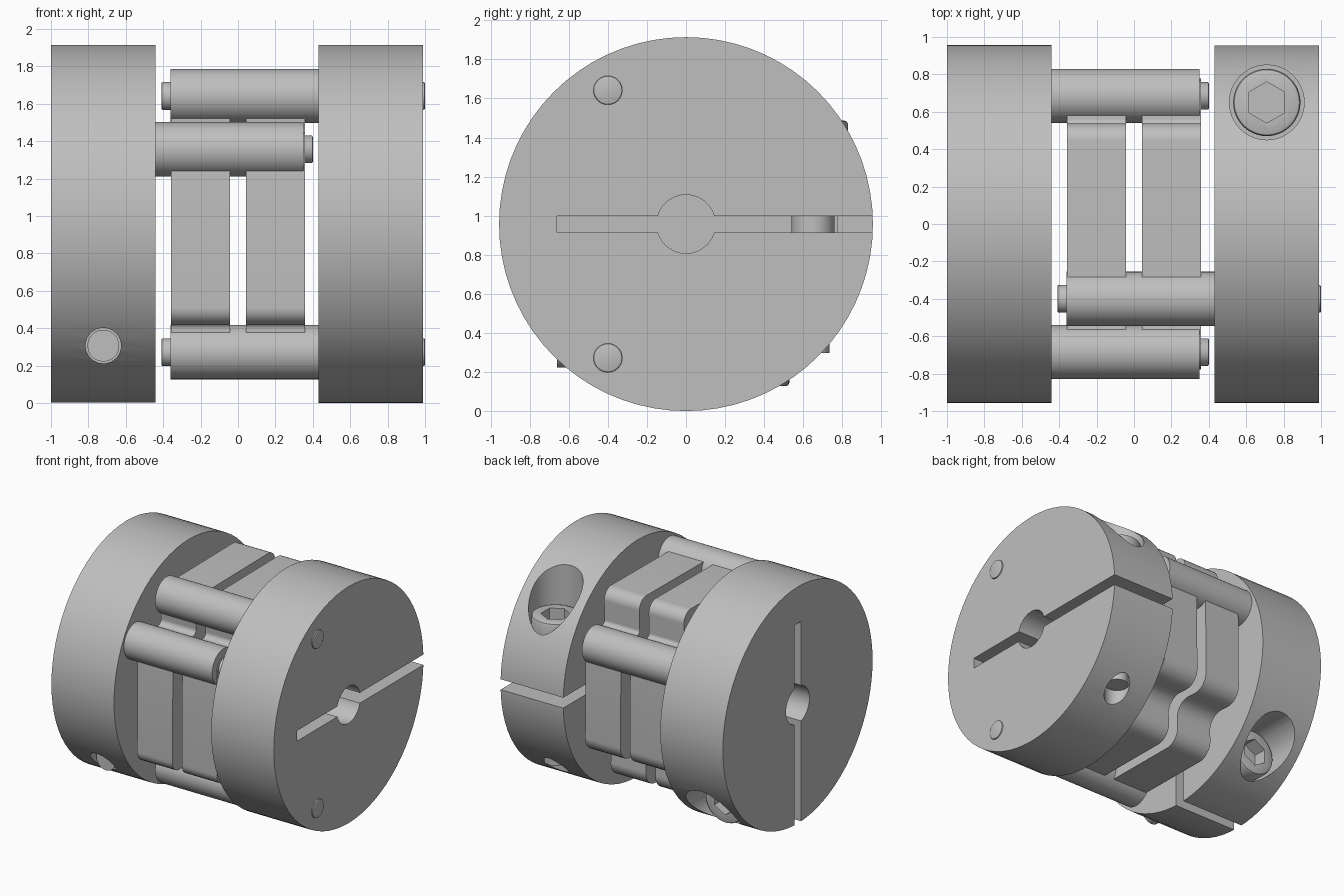
import bpy, bmesh, math
from mathutils import Matrix, Vector

cube = bpy.data.objects.get("Cube")
if cube:
    bpy.data.objects.remove(cube, do_unlink=True)

RADIUS = 0.957
ROD_Y, ROD_Z = -0.4, 0.685
HUB_IN, HUB_OUT = 0.43, 0.99
SCREW_X, SCREW_Y = 0.71, 0.65

steel = bpy.data.materials.new("steel grey")
steel.use_nodes = True
GREY = (0.52, 0.52, 0.52, 1)
steel.diffuse_color = GREY
steel.node_tree.nodes["Principled BSDF"].inputs["Base Color"].default_value = GREY

# The second half is the first one mirrored in x and given a quarter turn
LIFT = Matrix.Translation((0, 0, RADIUS))
RIGHT = LIFT
LEFT = LIFT @ Matrix(((-1, 0, 0, -0.01), (0, 0, 1, 0), (0, -1, 0, 0), (0, 0, 0, 1)))


def make(name, bm):
    bmesh.ops.recalc_face_normals(bm, faces=bm.faces)
    mesh = bpy.data.meshes.new(name)
    bm.to_mesh(mesh)
    bm.free()
    mesh.materials.append(steel)
    ob = bpy.data.objects.new(name, mesh)
    bpy.context.collection.objects.link(ob)
    return ob


def cylinder(name, axis, start, end, r, at, sides=48, bevel=0.0):
    """Cylinder along x or z; at holds the other two coordinates."""
    bm = bmesh.new()
    bmesh.ops.create_cone(bm, cap_ends=True, segments=sides, radius1=r, radius2=r,
                          depth=end - start)
    if bevel:
        rims = [e for e in bm.edges if abs(e.verts[0].co.z - e.verts[1].co.z) < 1e-5]
        bmesh.ops.bevel(bm, geom=rims, offset=bevel, segments=2, affect='EDGES', profile=0.5)
    mid = (start + end) / 2
    if axis == 'x':
        bm.transform(Matrix.Translation((mid, *at)) @ Matrix.Rotation(math.pi / 2, 4, 'Y'))
    else:
        bm.transform(Matrix.Translation((*at, mid)))
    return make(name, bm)


def box(name, lo, hi):
    bm = bmesh.new()
    lo, hi = Vector(lo), Vector(hi)
    bmesh.ops.create_cube(bm, size=1)
    bm.transform(Matrix.Translation((lo + hi) / 2) @ Matrix.Diagonal((*(hi - lo), 1)))
    return make(name, bm)


def cut(ob, cutters):
    for c in cutters:
        mod = ob.modifiers.new("cut", 'BOOLEAN')
        mod.operation, mod.solver, mod.object = 'DIFFERENCE', 'EXACT', c
    bpy.context.view_layer.update()
    deps = bpy.context.evaluated_depsgraph_get()
    mesh = bpy.data.meshes.new_from_object(ob.evaluated_get(deps))
    ob.modifiers.clear()
    ob.data = mesh
    for c in cutters:
        bpy.data.objects.remove(c, do_unlink=True)


def finish(ob, matrix):
    ob.data.transform(matrix)
    if matrix.determinant() < 0:
        ob.data.flip_normals()
    for p in ob.data.polygons:
        p.use_smooth = True
    ob.data.set_sharp_from_angle(angle=math.radians(30))


def rounded(points):
    """Outline with each (y, z, radius) corner rounded."""
    out = []
    for i, (y, z, r) in enumerate(points):
        p = Vector((y, z))
        a = (Vector(points[i - 1][:2]) - p).normalized()
        b = (Vector(points[(i + 1) % len(points)][:2]) - p).normalized()
        half = a.angle(b) / 2
        centre = p + (a + b).normalized() * r / math.sin(half)
        reach = r / math.tan(half)
        u, v = p + a * reach - centre, p + b * reach - centre
        for k in range(9):
            t = k / 8
            out.append(centre + (u * (1 - t) + v * t).normalized() * r)
    return out


def half_coupling(side, matrix, pin_end):
    # Clamping hub with bore, slit, screw hole and pin seats
    hub = cylinder(side + "_hub", 'x', HUB_IN, HUB_OUT, RADIUS, (0, 0), 72)
    screw_at = (SCREW_X, SCREW_Y)
    cutters = [
        cylinder("bore", 'x', 0.3, 1.2, 0.15, (0, 0)),
        box("slit", (0.3, -0.66, -0.042), (1.2, 1.2, 0.042)),
        cylinder("counterbore", 'z', 0.3, 1.2, 0.2, screw_at),
        cylinder("screw_hole", 'z', -1.2, 0.5, 0.095, screw_at),
    ]
    for s in (1, -1):
        cutters.append(cylinder("pin_seat", 'x', HUB_OUT - 0.03, 1.2, 0.083,
                                (ROD_Y, s * ROD_Z)))
    cut(hub, cutters)
    parts = [hub]

    # Clamp screw with hex socket
    head = cylinder(side + "_screw_head", 'z', 0.295, 0.53, 0.18, screw_at, 48, 0.02)
    cut(head, [cylinder("socket", 'z', 0.42, 0.7, 0.11, screw_at, 6)])
    parts.append(head)
    parts.append(cylinder(side + "_screw_shank", 'z', -0.1, 0.32, 0.11, screw_at))
    parts.append(cylinder(side + "_screw_tip", 'z', -0.66, 0, 0.085, screw_at))

    # Rods with a pin through each
    for label, s in (("first", 1), ("second", -1)):
        at = (ROD_Y, s * ROD_Z)
        parts.append(cylinder(f"{side}_{label}_rod", 'x', -0.36, HUB_IN + 0.01, 0.145, at))
        parts.append(cylinder(f"{side}_{label}_pin", 'x', -0.41, pin_end, 0.074, at, 32, 0.008))
    for ob in parts:
        finish(ob, matrix)


half_coupling("right", RIGHT, 1.0)
half_coupling("left", LEFT, 0.986)

# Two cross-shaped middle plates that carry the rods
OUTLINE = rounded([
    (-0.47, 0.47, 0.04), (-0.5, 0.77, 0.1), (0.54, 0.78, 0.09), (0.53, 0.5, 0.03),
    (0.77, 0.5, 0.1), (0.78, -0.46, 0.12), (0.44, -0.44, 0.12), (0.46, -0.78, 0.12),
    (-0.5, -0.77, 0.1), (-0.5, -0.53, 0.03), (-0.78, -0.54, 0.09), (-0.77, 0.5, 0.1),
])
for name, x0 in (("left_plate", -0.357), ("right_plate", 0.042)):
    bm = bmesh.new()
    face = bm.faces.new([bm.verts.new((x0, p.x, p.y)) for p in OUTLINE])
    grown = bmesh.ops.extrude_face_region(bm, geom=[face])["geom"]
    bmesh.ops.translate(bm, vec=(0.315, 0, 0),
                        verts=[g for g in grown if isinstance(g, bmesh.types.BMVert)])
    finish(make(name, bm), LIFT)
